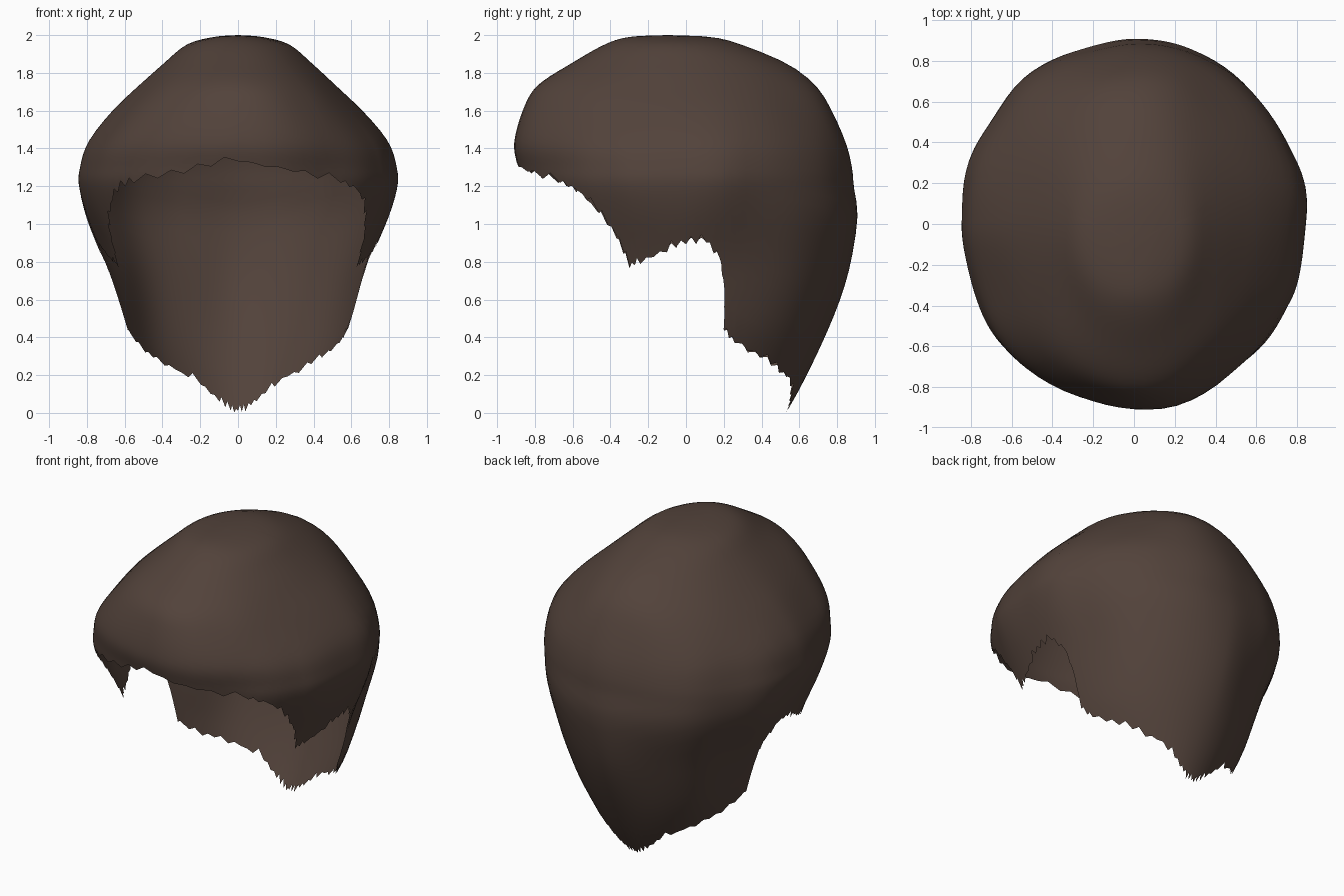
import bpy, bmesh, math, random
from mathutils import Vector, noise

if "Cube" in bpy.data.objects:
    bpy.data.objects.remove(bpy.data.objects["Cube"])

random.seed(4)

# Height profile of the hair: z, half width, front y, back y, centre y
PROFILE = [
    (2.00, 0.00, -0.10, -0.10, -0.10), (1.99, 0.13, -0.30, 0.13, -0.08),
    (1.95, 0.27, -0.43, 0.29, -0.06), (1.85, 0.39, -0.60, 0.53, -0.03),
    (1.73, 0.52, -0.78, 0.69, 0.0), (1.60, 0.65, -0.86, 0.78, 0.0),
    (1.43, 0.79, -0.91, 0.85, 0.0), (1.30, 0.84, -0.89, 0.88, 0.0),
    (1.20, 0.85, -0.87, 0.89, 0.0), (1.04, 0.81, -0.80, 0.91, 0.0),
    (0.80, 0.71, -0.72, 0.87, 0.0), (0.60, 0.65, -0.68, 0.81, 0.0),
    (0.40, 0.59, -0.65, 0.73, 0.0), (0.20, 0.49, -0.60, 0.63, 0.0),
    (0.00, 0.36, -0.50, 0.52, 0.0)]

# Lower hairline: angle from the front in degrees, height
EDGE = [(0, 1.34), (20, 1.28), (40, 1.23), (48, 1.18), (55, 1.07), (61, 0.94),
        (65, 0.79), (70, 0.80), (82, 0.87), (90, 0.91), (97, 0.91), (102, 0.82),
        (104, 0.68), (105.5, 0.45), (111, 0.38), (125, 0.30), (140, 0.23),
        (155, 0.16), (166, 0.08), (174, 0.03), (180, 0.02)]
ROWS, SUB = 34, 4


def profile_at(u):
    """Smooth (Catmull-Rom) sample of the profile at fractional row u."""
    i = min(int(u), len(PROFILE) - 2)
    t = u - i
    p = [PROFILE[min(max(k, 0), len(PROFILE) - 1)] for k in (i - 1, i, i + 1, i + 2)]
    return [0.5 * (2 * b + (c - a) * t + (2 * a - 5 * b + 4 * c - d) * t * t
                   + (3 * b - a - 3 * c + d) * t ** 3) for a, b, c, d in zip(*p)]


def row_for_height(z):
    for i in range(len(PROFILE) - 1):
        hi, lo = PROFILE[i][0], PROFILE[i + 1][0]
        if z >= lo:
            return i + (hi - z) / (hi - lo)
    return len(PROFILE) - 1


# Columns round the head, denser where the hairline turns
half = []
for (a0, z0), (a1, z1) in zip(EDGE, EDGE[1:]):
    for k in range(SUB):
        half.append((a0 + (a1 - a0) * k / SUB, z0 + (z1 - z0) * k / SUB))
columns = half + [EDGE[-1]] + [(360 - a, z) for a, z in reversed(half[1:])]


def hair_point(angle, u):
    z, w, front, back, cy = profile_at(u)
    a = math.radians(angle)
    s, c = math.sin(a), math.cos(a)
    y = cy + ((cy - front) * -c if c > 0 else (back - cy) * -c)
    p = Vector((w * s, y, z))
    # soft waves, fading out at the crown
    wave = noise.noise(Vector((p.x * 2.6, p.y * 2.6, p.z * 1.5)))
    grow = 1 + 0.035 * wave * min(1, u / 4)
    return Vector((p.x * grow, p.y * grow, p.z))


# Hair shell, open underneath
bm = bmesh.new()
crown = bm.verts.new((0, -0.1, 2.0))
grid = []
for n, (angle, z) in enumerate(columns):
    tip = random.uniform(0.0, 0.035) if n % 2 else -random.uniform(0, 0.02)
    u_end = row_for_height(max(z + tip, 0.0))
    u_base = row_for_height(z)
    col = []
    for j in range(1, ROWS + 1):
        t = j / ROWS
        u = u_base * t + (u_end - u_base) * t ** 20
        col.append(bm.verts.new(hair_point(angle, u)))
    grid.append(col)
for n, col in enumerate(grid):
    nxt = grid[(n + 1) % len(grid)]
    bm.faces.new((crown, col[0], nxt[0]))
    for j in range(ROWS - 1):
        bm.faces.new((col[j], col[j + 1], nxt[j + 1], nxt[j]))
bmesh.ops.recalc_face_normals(bm, faces=bm.faces)
if sum(f.normal.z for f in bm.faces if f.calc_center_median().z > 1.8) < 0:
    bmesh.ops.reverse_faces(bm, faces=bm.faces)
for f in bm.faces:
    f.smooth = True

mesh = bpy.data.meshes.new("hair")
bm.to_mesh(mesh)
bm.free()
hair = bpy.data.objects.new("hair", mesh)
bpy.context.collection.objects.link(hair)

brown = bpy.data.materials.new("dark brown")
brown.diffuse_color = (0.085, 0.055, 0.043, 1)
brown.use_nodes = True
brown.node_tree.nodes["Principled BSDF"].inputs["Base Color"].default_value = brown.diffuse_color
mesh.materials.append(brown)
